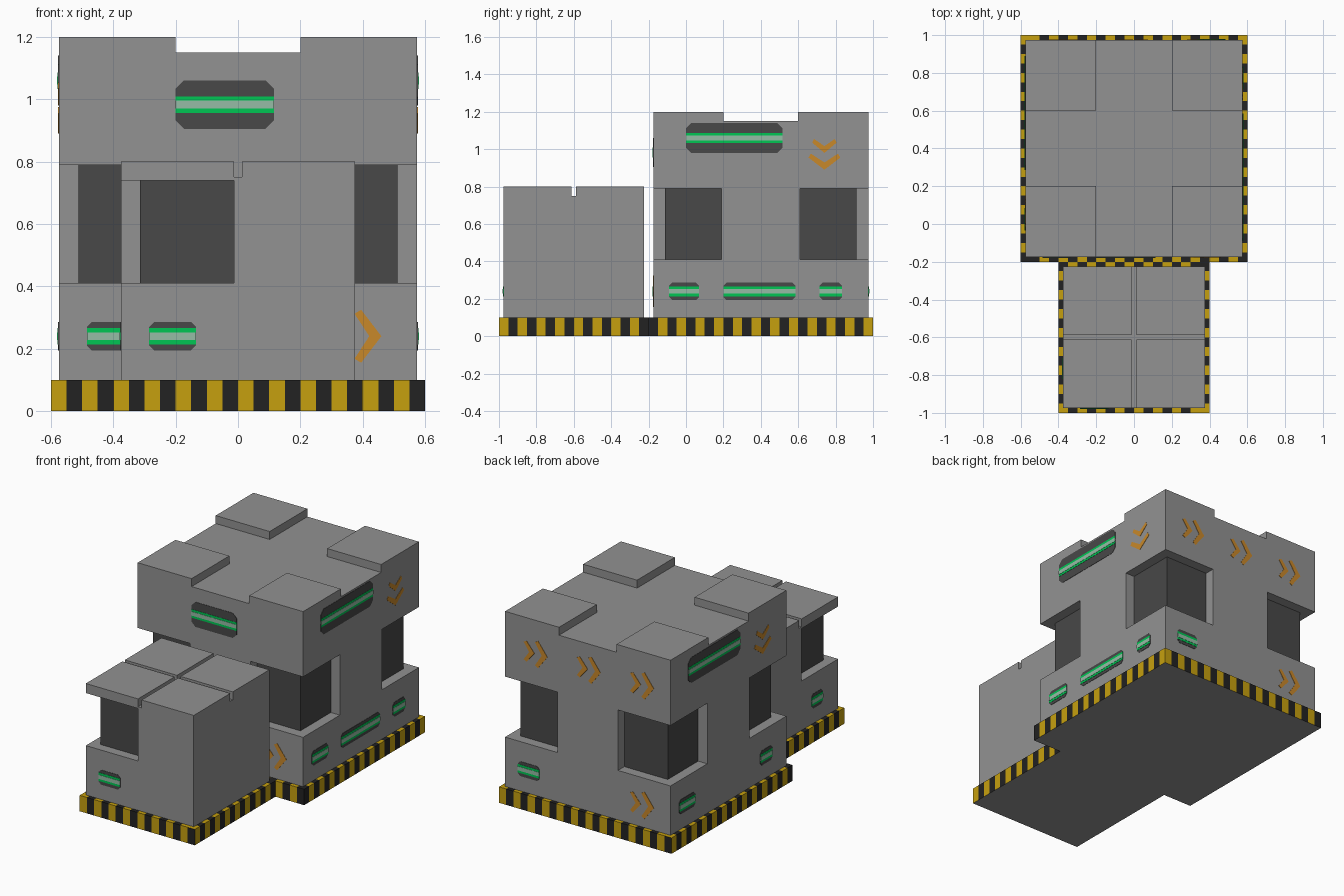
import bpy, bmesh, math
from mathutils import Matrix, Vector

if "Cube" in bpy.data.objects:
    bpy.data.objects.remove(bpy.data.objects["Cube"], do_unlink=True)


def material(name, r, g, b):
    lin = [((c / 255 + 0.055) / 1.055) ** 2.4 if c > 10 else c / 255 / 12.92 for c in (r, g, b)]
    m = bpy.data.materials.new(name)
    m.use_nodes = True
    m.diffuse_color = (*lin, 1)
    m.node_tree.nodes["Principled BSDF"].inputs["Base Color"].default_value = (*lin, 1)
    return m


GREY = material("concrete grey", 146, 146, 146)
DARK = material("dark panel", 72, 72, 72)
BLACK = material("stripe black", 34, 34, 34)
YELLOW = material("stripe yellow", 198, 160, 15)
GREEN = material("light green", 0, 198, 84)
PALE = material("pale glow", 150, 188, 166)
ORANGE = material("chevron orange", 200, 136, 42)


def finish(name, bm, *mats):
    mesh = bpy.data.meshes.new(name)
    bmesh.ops.recalc_face_normals(bm, faces=bm.faces[:])
    bm.to_mesh(mesh)
    bm.free()
    for m in mats:
        mesh.materials.append(m)
    ob = bpy.data.objects.new(name, mesh)
    bpy.context.collection.objects.link(ob)
    return ob


def dissolve(bm):
    bmesh.ops.dissolve_limit(bm, angle_limit=0.01, verts=bm.verts[:], edges=bm.edges[:],
                             delimit={'MATERIAL'})


def box_mesh(x0, x1, y0, y1, z0, z1):
    bm = bmesh.new()
    size = Matrix.Diagonal((x1 - x0, y1 - y0, z1 - z0, 1))
    mid = Matrix.Translation(((x0 + x1) / 2, (y0 + y1) / 2, (z0 + z1) / 2))
    bmesh.ops.create_cube(bm, size=1, matrix=mid @ size)
    return bm


def cell_solid(name, xs, ys, zs, filled, mat):
    """One clean solid from the filled cells of an uneven grid."""
    axes = (xs, ys, zs)
    bm = bmesh.new()

    def full(c):
        return all(0 <= c[a] < len(axes[a]) - 1 for a in range(3)) and filled(*c)

    for i in range(len(xs) - 1):
        for j in range(len(ys) - 1):
            for k in range(len(zs) - 1):
                cell = (i, j, k)
                if not full(cell):
                    continue
                for a in range(3):
                    for s in (0, 1):
                        near = list(cell)
                        near[a] += 2 * s - 1
                        if full(near):
                            continue
                        corners = []
                        for p, q in ((0, 0), (1, 0), (1, 1), (0, 1)):
                            n = list(cell)
                            n[a] += s
                            n[(a + 1) % 3] += p
                            n[(a + 2) % 3] += q
                            corners.append(bm.verts.new([axes[t][n[t]] for t in range(3)]))
                        bm.faces.new(corners)
    bmesh.ops.remove_doubles(bm, verts=bm.verts[:], dist=1e-5)
    bmesh.ops.recalc_face_normals(bm, faces=bm.faces[:])
    dissolve(bm)
    return finish(name, bm, mat)


def hazard_base(name, x0, x1, y0, y1, y_start):
    """Plinth with stripes on its sides and top rim."""
    step = 0.05
    bm = box_mesh(x0, x1, y0, y1, 0, 0.1)
    for axis, lo, hi in ((0, x0, x1), (1, y0, y1)):
        for n in range(1, round((hi - lo) / step)):
            co, no = Vector((0, 0, 0)), Vector((0, 0, 0))
            co[axis], no[axis] = lo + n * step, 1
            bmesh.ops.bisect_plane(bm, geom=bm.verts[:] + bm.edges[:] + bm.faces[:],
                                   plane_co=co, plane_no=no)
    for f in bm.faces:
        c = f.calc_center_median()
        on_x = min(c.x - x0, x1 - c.x) < step * 0.6
        on_y = min(c.y - y0, y1 - c.y) < step * 0.6
        if f.normal.z < -0.5 or not (on_x or on_y):
            f.material_index = 0
            continue
        if abs(f.normal.x) > 0.5 or (f.normal.z > 0.5 and on_x):
            d = abs(c.y - y_start)
        else:
            d = c.x - x0 if c.y < (y0 + y1) / 2 else x1 - c.x
        f.material_index = 1 + math.floor(d / step) % 2
    dissolve(bm)
    finish(name, bm, GREY, YELLOW, BLACK)


# Plinths
hazard_base("main_base", -0.6, 0.6, -0.2, 1.0, 1.0)
hazard_base("annex_base", -0.4, 0.4, -1.0, -0.2, -1.0)

# Main block: corner window recesses and raised corner pads
steps = [-0.575, -0.21, -0.2, 0.2, 0.21, 0.575]


def main_filled(i, j, k):
    if k == 1:
        return not (i in (0, 4) and j in (0, 4))
    if k == 3:
        return i not in (2,) and j not in (2,)
    return True


cell_solid("main_block", steps, [s + 0.4 for s in steps], [0.1, 0.41, 0.79, 1.15, 1.2],
           main_filled, GREY)

# Annex block: one corner recess and a cross groove in the roof
cell_solid("annex_block", [-0.375, -0.0125, 0.0125, 0.375], [-0.975, -0.6125, -0.5875, -0.225],
           [0.1, 0.41, 0.74, 0.75, 0.8],
           lambda i, j, k: not (k == 1 and i == j == 0) and not (k == 3 and 1 in (i, j)), GREY)

# Dark windows in the recesses
for sx, side in ((-1, "right"), (1, "left")):
    for sy, end in ((-1, "front"), (1, "back")):
        x0, x1 = sorted((sx * 0.21, sx * 0.512))
        y0, y1 = sorted((0.4 + sy * 0.21, 0.4 + sy * 0.512))
        finish(f"main_window_{end}_{side}", box_mesh(x0, x1, y0, y1, 0.41, 0.79), DARK)
finish("annex_window", box_mesh(-0.315, -0.0125, -0.915, -0.6125, 0.41, 0.74), DARK)

# Wall frames: a point on the wall and the direction running to the viewer's right
WALLS = {
    "front": ((0, -0.175, 0), (1, 0, 0)),
    "left": ((0.575, 0, 0), (0, 1, 0)),
    "back": ((0, 0.975, 0), (-1, 0, 0)),
    "right": ((-0.575, 0, 0), (0, -1, 0)),
    "annex_front": ((0, -0.975, 0), (1, 0, 0)),
    "annex_right": ((-0.375, 0, 0), (0, -1, 0)),
}


def plate(name, wall, points, mat, thick):
    """Thin painted plate, outlined by (along, height) points on a wall."""
    origin, u = (Vector(v) for v in WALLS[wall])
    up = Vector((0, 0, 1))
    bm = bmesh.new()
    face = bm.faces.new([bm.verts.new(origin + u * a + up * h) for a, h in points])
    out = bmesh.ops.extrude_face_region(bm, geom=[face])["geom"]
    bmesh.ops.translate(bm, vec=u.cross(up) * thick,
                        verts=[g for g in out if isinstance(g, bmesh.types.BMVert)])
    finish(name, bm, mat)


def vent(wall, a0, a1, z, half, tag):
    c = half * 0.35
    plate(f"{wall}_{tag}_panel", wall,
          [(a0 + c, z - half), (a1 - c, z - half), (a1, z - half + c), (a1, z + half - c),
           (a1 - c, z + half), (a0 + c, z + half), (a0, z + half - c), (a0, z - half + c)],
          DARK, 0.002)
    for part, h, mat, t in (("light", 0.0265, GREEN, 0.0035), ("glow", 0.0125, PALE, 0.005)):
        plate(f"{wall}_{tag}_{part}", wall,
              [(a0, z - h), (a1, z - h), (a1, z + h), (a0, z + h)], mat, t)


def chevrons(wall, a, z, tag, angle=0):
    rot = Matrix.Rotation(angle, 2)
    for part, t, r, d, w in (("lead", 0.09, 0.085, 0.065, 0.03), ("rear", 0.0, 0.065, 0.055, 0.028)):
        shape = [(t, 0), (t - d, r), (t - d - w * 0.7, r * 0.85), (t - w * 1.3, 0),
                 (t - d - w * 0.7, -r * 0.85), (t - d, -r)]
        pts = [rot @ Vector(p) for p in shape]
        plate(f"{wall}_{tag}_{part}", wall, [(a + p.x, z + p.y) for p in pts], ORANGE, 0.002)


# Front wall markings
vent("front", -0.2, 0.115, 0.983, 0.078, "upper_vent")
vent("front", -0.485, -0.335, 0.24, 0.046, "lower_vent")
chevrons("front", 0.37, 0.24, "chevron")

# Side wall markings, turned half round for the opposite wall
for wall, shift in (("left", 0), ("right", -0.8)):
    vent(wall, 0.0 + shift, 0.515 + shift, 1.06, 0.08, "upper_vent")
    vent(wall, -0.09 + shift, 0.07 + shift, 0.24, 0.046, "lower_vent_a")
    vent(wall, 0.715 + shift, 0.835 + shift, 0.24, 0.046, "lower_vent_b")
    chevrons(wall, 0.74 + shift, 0.98, "chevron", -math.pi / 2)
vent("left", 0.2, 0.585, 0.24, 0.046, "long_vent")

# Back wall markings
for n, a in enumerate((-0.37, 0, 0.37)):
    chevrons("back", a, 0.99, f"upper_chevron_{n + 1}")
chevrons("back", 0.37, 0.24, "lower_chevron")
vent("back", -0.485, -0.335, 0.24, 0.046, "lower_vent")

# Annex markings
vent("annex_front", -0.285, -0.135, 0.24, 0.046, "vent")
vent("annex_right", 0.71, 0.82, 0.24, 0.046, "vent")
